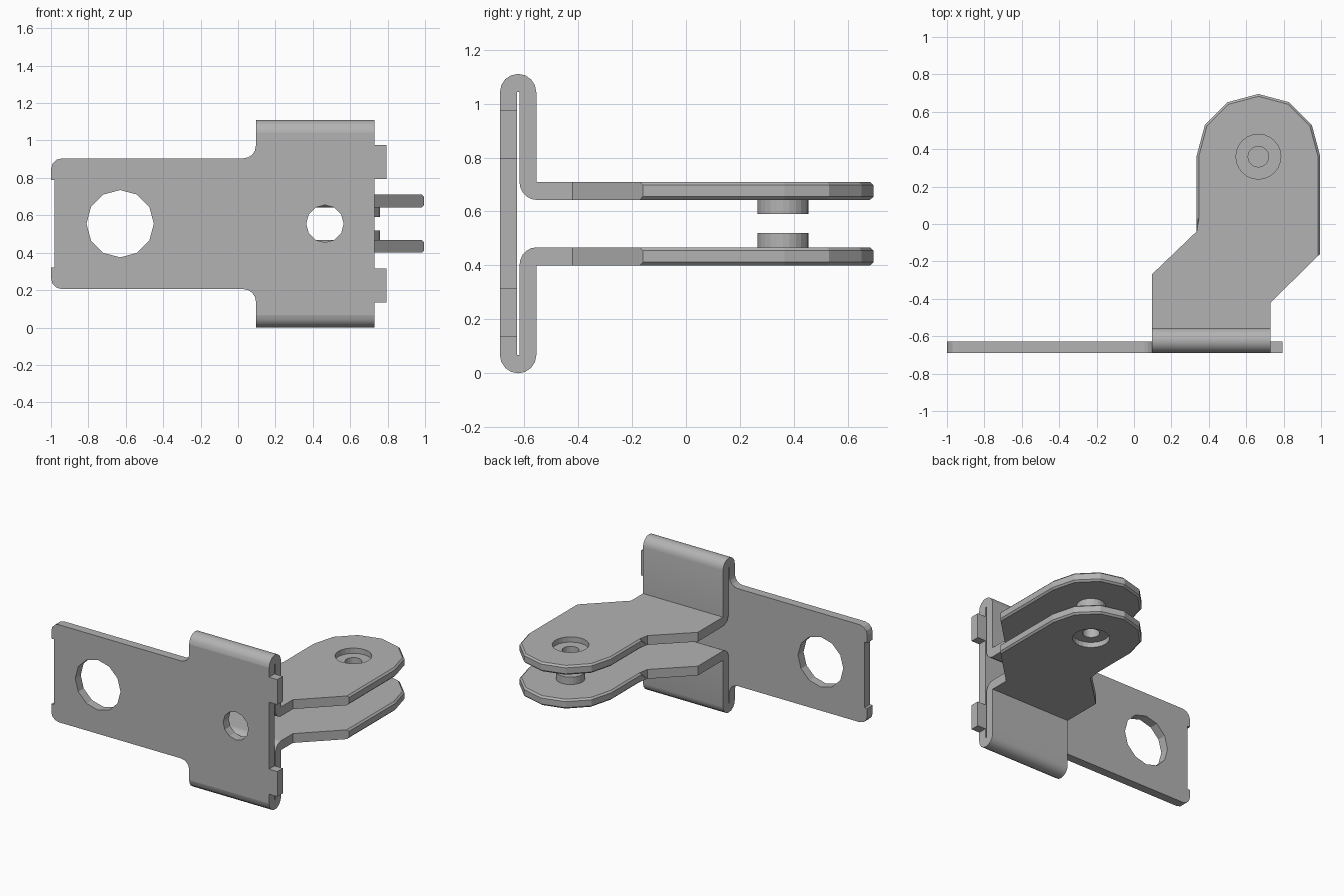
import bpy, bmesh, math
from mathutils import Vector

if "Cube" in bpy.data.objects:
    bpy.data.objects.remove(bpy.data.objects["Cube"], do_unlink=True)

HEIGHT = 1.11
MID = HEIGHT / 2
FRONT, PLATE_BACK = -0.69, -0.6275      # front plate thickness
FLANGE_IN, FLANGE_OUT = -0.6175, -0.555  # folded-back flange thickness
ARM_LOW, ARM_TOP = 0.643, 0.71          # upper arm
FOLD = 0.0675                           # fold radius
FOLD_Z = HEIGHT - FOLD
X0, X1 = 0.095, 0.73                    # width of the folded part

steel = bpy.data.materials.new("grey steel")
steel.use_nodes = True
grey = (0.45, 0.45, 0.45, 1)
steel.diffuse_color = grey
steel.node_tree.nodes["Principled BSDF"].inputs["Base Color"].default_value = grey


def finish(name, bm):
    bmesh.ops.recalc_face_normals(bm, faces=bm.faces)
    mesh = bpy.data.meshes.new(name)
    bm.to_mesh(mesh)
    bm.free()
    mesh.materials.append(steel)
    obj = bpy.data.objects.new(name, mesh)
    bpy.context.collection.objects.link(obj)
    return obj


def prism(points, place, low, high):
    """Closed outline, extruded; place(a, b, depth) gives the 3D position."""
    bm = bmesh.new()
    a = [bm.verts.new(place(u, v, low)) for u, v in points]
    b = [bm.verts.new(place(u, v, high)) for u, v in points]
    bm.faces.new(a)
    bm.faces.new(b)
    n = len(a)
    for i in range(n):
        bm.faces.new((a[i], a[(i + 1) % n], b[(i + 1) % n], b[i]))
    bm.verts.index_update()
    return bm


def arc(cu, cv, ru, rv, start, end, steps):
    return [(cu + ru * math.cos(math.radians(start + (end - start) * i / steps)),
             cv + rv * math.sin(math.radians(start + (end - start) * i / steps)))
            for i in range(steps + 1)]


def along_y(u, v, d): return Vector((u, d, v))
def along_x(u, v, d): return Vector((d, u, v))
def along_z(u, v, d): return Vector((u, v, d))


def combine(obj, tool, operation):
    """Apply a boolean and drop the tool."""
    mod = obj.modifiers.new("boolean", "BOOLEAN")
    mod.operation, mod.solver, mod.object = operation, "EXACT", tool
    graph = bpy.context.evaluated_depsgraph_get()
    mesh = bpy.data.meshes.new_from_object(obj.evaluated_get(graph))
    obj.modifiers.clear()
    obj.data = mesh
    bpy.data.objects.remove(tool, do_unlink=True)


def disc(cu, cv, r, sides):
    return arc(cu, cv, r, r, 0, 360, sides)[:-1]


# Front plate: upper half of the outline, mirrored for the lower half
half = [(0.73, 0.795), (0.795, 0.795), (0.795, 0.975), (0.73, 0.975),
        (X1, FOLD_Z), (X0, FOLD_Z)]
half += arc(0.03, 0.97, 0.065, 0.065, 0, -90, 4)
half += arc(-0.94, 0.845, 0.06, 0.06, 90, 180, 3)
half += [(-1.0, 0.79), (-0.98, 0.79)]
outline = half + [(x, HEIGHT - z) for x, z in reversed(half)]
# the tabs stand clear of the straight right edge
plate = finish("front_plate", prism(outline, along_y, FRONT, PLATE_BACK))
for cx, r in ((-0.63, 0.18), (0.465, 0.10)):
    cutter = finish("hole_cutter", prism(disc(cx, MID, r, 12), along_y, -0.8, -0.62))
    cutter.hide_render = True
    combine(plate, cutter, "DIFFERENCE")

# Folded flange section: hem over the plate edge, down the back, bend into arm
hem = arc((FRONT + FLANGE_OUT) / 2, FOLD_Z, FOLD, FOLD, 180, 0, 8)
hem += [(FLANGE_OUT, ARM_TOP)]
hem += arc(FLANGE_OUT, ARM_TOP, FLANGE_OUT - FLANGE_IN, ARM_TOP - ARM_LOW, 270, 180, 5)
hem += [(FLANGE_IN, FOLD_Z), (PLATE_BACK, FOLD_Z)]

# Arm outline, cranked sideways, with a faceted round end
arm = [(X0, FLANGE_OUT), (X0, -0.27), (0.335, -0.04), (0.335, 0.03)]
arm += arc(0.665, 0.365, 0.33, 0.33, 180, 0, 6)
arm += [(0.995, -0.16), (X1, -0.42), (X1, FLANGE_OUT)]
BEVEL_FROM, BEVEL_TO = 3, 11            # outline points with chamfered edges
PIN = (0.665, 0.36)

for side in ("upper", "lower"):
    def z(h, flip=(side == "lower")):
        return HEIGHT - h if flip else h

    flange = finish(side + "_flange",
                    prism([(y, z(h)) for y, h in hem], along_x, X0, X1))
    bpy.ops.object.select_all(action="DESELECT")
    flange.select_set(True)
    bpy.context.view_layer.objects.active = flange
    bpy.ops.object.shade_smooth_by_angle(angle=math.radians(35))

    bm = prism(arm, along_z, z(ARM_LOW), z(ARM_TOP))
    bmesh.ops.recalc_face_normals(bm, faces=bm.faces)
    n = len(arm)
    rim = [e for e in bm.edges
           if abs(e.verts[0].co.z - e.verts[1].co.z) < 1e-5
           and all(BEVEL_FROM <= v.index % n <= BEVEL_TO for v in e.verts)]
    bmesh.ops.bevel(bm, geom=rim, offset=0.012, segments=1, affect="EDGES")
    arm_obj = finish(side + "_arm", bm)

    # Pressed boss facing the other arm, with a recess and blind hole outside
    for r, low, high, op in ((0.095, 0.59, 0.68, "UNION"),
                             (0.12, 0.672, 0.75, "DIFFERENCE"),
                             (0.055, 0.60, 0.75, "DIFFERENCE")):
        tool = finish("boss_tool", prism(disc(*PIN, r, 24), along_z, z(low), z(high)))
        tool.hide_render = True
        combine(arm_obj, tool, op)
